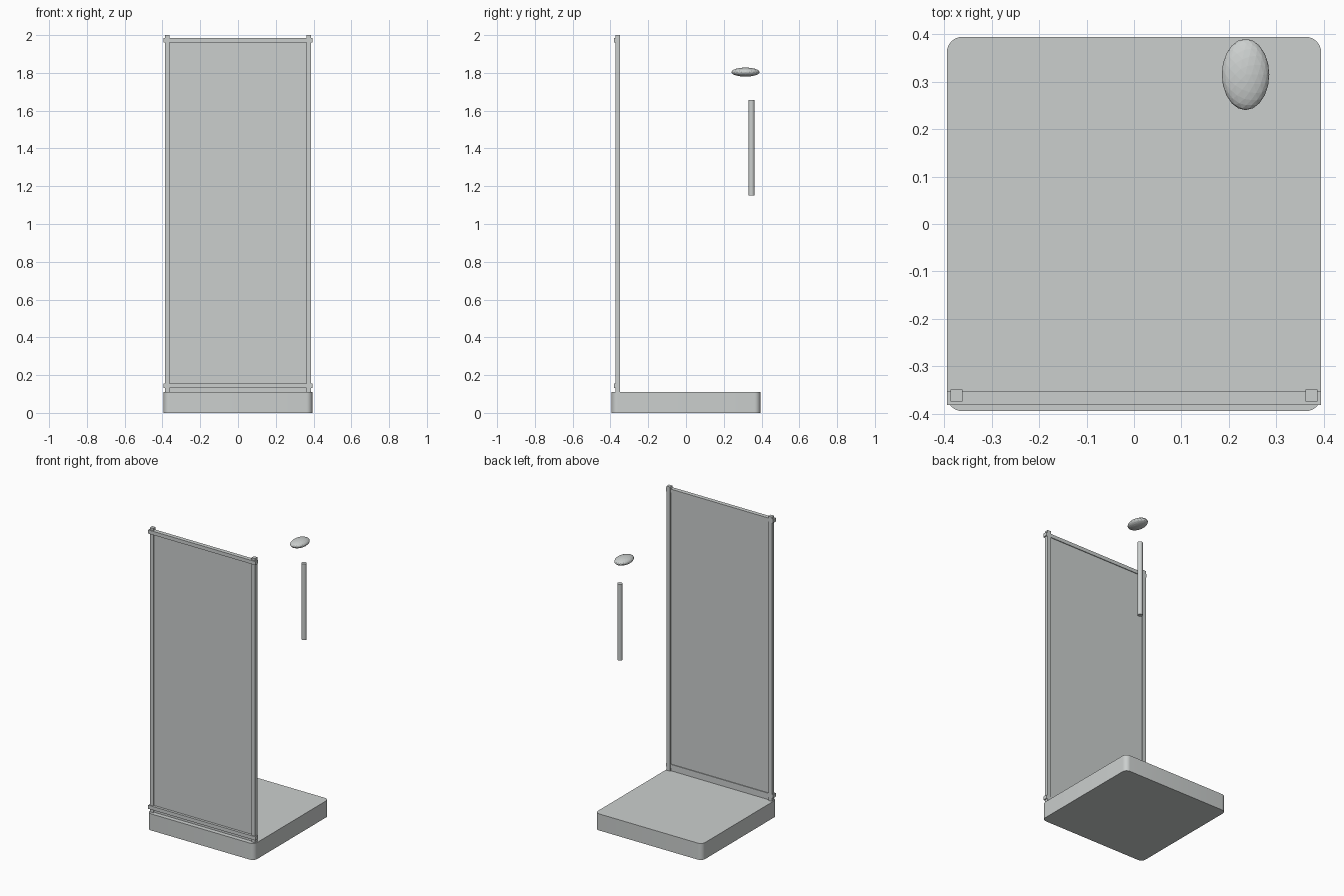
import bpy
import bmesh
from mathutils import Matrix, Vector

if "Cube" in bpy.data.objects:
    bpy.data.objects.remove(bpy.data.objects["Cube"], do_unlink=True)

grey = bpy.data.materials.new("pale grey")
grey.use_nodes = True
COLOUR = (0.6, 0.625, 0.617, 1)
grey.diffuse_color = COLOUR
grey.node_tree.nodes["Principled BSDF"].inputs["Base Color"].default_value = COLOUR


def finish(name, bm):
    mesh = bpy.data.meshes.new(name)
    bm.to_mesh(mesh)
    bm.free()
    mesh.materials.append(grey)
    obj = bpy.data.objects.new(name, mesh)
    bpy.context.collection.objects.link(obj)
    return obj


def box(name, low, high, corner=0):
    """Box between two corners; corner rounds the upright edges."""
    low, high = Vector(low), Vector(high)
    bm = bmesh.new()
    bmesh.ops.create_cube(bm, size=1, matrix=Matrix.LocRotScale(
        (low + high) / 2, None, high - low))
    if corner:
        upright = [e for e in bm.edges
                   if abs(e.verts[0].co.z - e.verts[1].co.z) > 0.01]
        bmesh.ops.bevel(bm, geom=upright, offset=corner, segments=8,
                        profile=0.5, affect='EDGES')
    return finish(name, bm)


def smooth(obj):
    bpy.ops.object.select_all(action='DESELECT')
    obj.select_set(True)
    bpy.context.view_layer.objects.active = obj
    bpy.ops.object.shade_smooth_by_angle()


HALF = 0.394
TRAY_TOP = 0.11

# Shower tray with rounded corners
tray = box("tray", (-HALF, -HALF, 0), (HALF, HALF, TRAY_TOP), corner=0.032)
smooth(tray)

# Screen: thin pane, two posts and two rails
box("glass_pane", (-0.375, -0.364, TRAY_TOP), (0.375, -0.358, 1.975))
for side, x in (("right", -0.374), ("left", 0.374)):
    box(side + "_post", (x - 0.0125, -0.374, TRAY_TOP), (x + 0.0125, -0.349, 2))
for level, z in (("bottom", 0.143), ("top", 1.973)):
    box(level + "_rail", (-HALF, -0.381, z - 0.012), (HALF, -0.353, z + 0.012))

# Upright shower bar
bm = bmesh.new()
bmesh.ops.create_cone(bm, cap_ends=True, segments=24, radius1=0.016,
                      radius2=0.016, depth=0.506,
                      matrix=Matrix.Translation((0.243, 0.347, 1.404)))
smooth(finish("shower_bar", bm))

# Flattened, faceted shower head
bm = bmesh.new()
bmesh.ops.create_icosphere(bm, subdivisions=3, radius=1, matrix=Matrix.LocRotScale(
    Vector((0.235, 0.315, 1.804)), None, Vector((0.05, 0.075, 0.024))))
finish("shower_head", bm)
